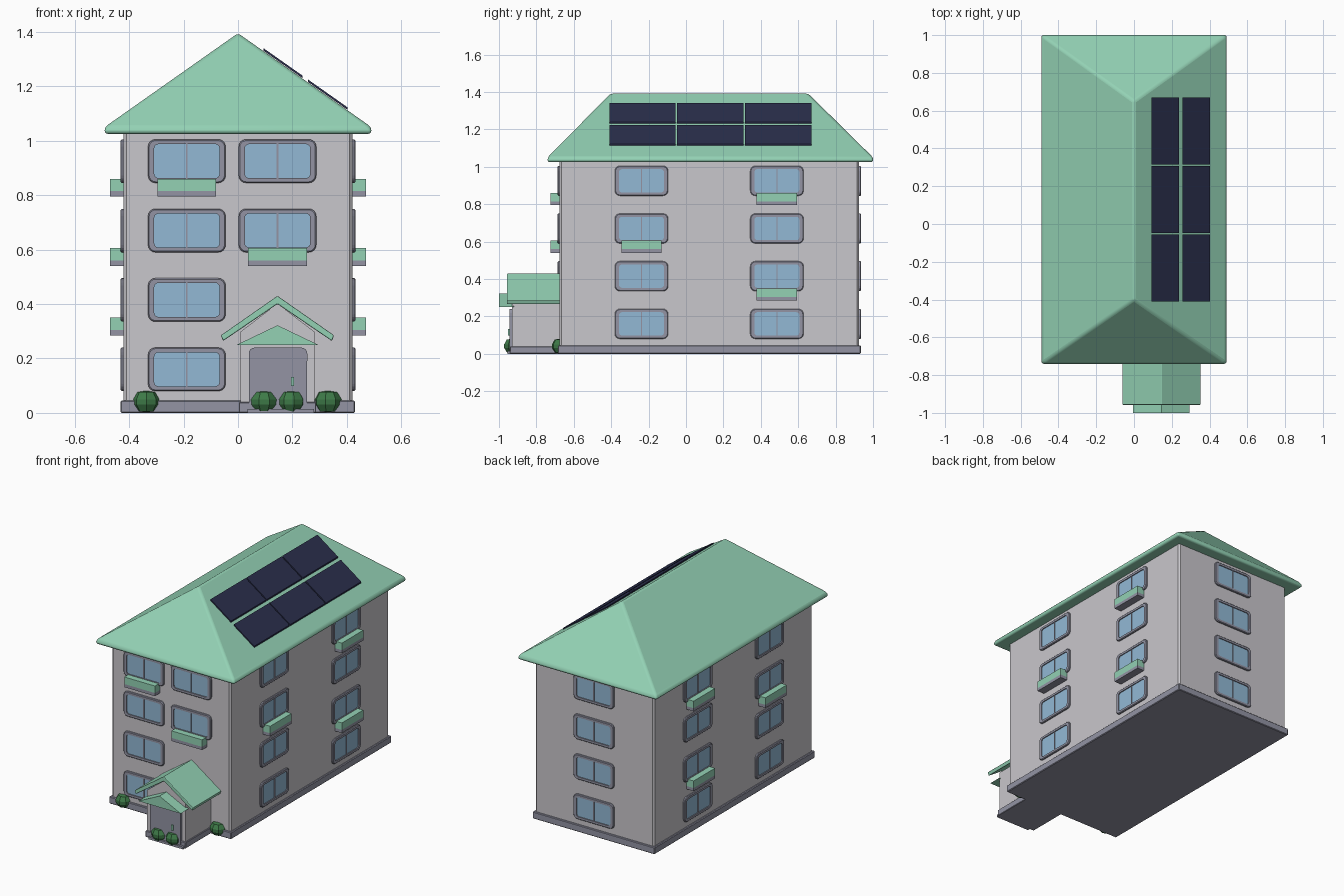
import bpy, bmesh, math
from mathutils import Matrix, Vector

if "Cube" in bpy.data.objects:
    bpy.data.objects.remove(bpy.data.objects["Cube"])


def srgb(r, g, b):
    f = lambda c: c / 12.92 if c <= 0.04045 else ((c + 0.055) / 1.055) ** 2.4
    return (f(r / 255), f(g / 255), f(b / 255), 1)


def mat(name, *rgb):
    m = bpy.data.materials.new(name)
    m.diffuse_color = srgb(*rgb)
    m.use_nodes = True
    m.node_tree.nodes["Principled BSDF"].inputs["Base Color"].default_value = m.diffuse_color
    return m


WALL = mat("wall_plaster", 201, 199, 204)
GREEN = mat("mint_green", 147, 209, 180)
GREY = mat("trim_grey", 147, 148, 164)
GLASS = mat("window_glass", 146, 185, 213)
PANEL = mat("solar_navy", 42, 46, 76)
BUSH = mat("bush_green", 62, 122, 72)


def finish(name, bm, mats, bevel=0, segments=2):
    bmesh.ops.recalc_face_normals(bm, faces=bm.faces)
    me = bpy.data.meshes.new(name)
    bm.to_mesh(me)
    bm.free()
    for m in mats:
        me.materials.append(m)
    ob = bpy.data.objects.new(name, me)
    bpy.context.collection.objects.link(ob)
    if bevel:
        mod = ob.modifiers.new("soft_edges", 'BEVEL')
        mod.width, mod.segments = bevel, segments
        mod.limit_method = 'ANGLE'
        mod.angle_limit = math.radians(20)
    return ob


def smooth(ob):
    bpy.ops.object.select_all(action='DESELECT')
    ob.select_set(True)
    bpy.context.view_layer.objects.active = ob
    bpy.ops.object.shade_smooth_by_angle(angle=math.radians(35))


def add_box(bm, x0, x1, y0, y1, z0, z1, mi=0):
    c = Vector(((x0 + x1) / 2, (y0 + y1) / 2, (z0 + z1) / 2))
    m = Matrix.Translation(c) @ Matrix.Diagonal((x1 - x0, y1 - y0, z1 - z0, 1))
    vs = bmesh.ops.create_cube(bm, size=1, matrix=m)["verts"]
    for f in {f for v in vs for f in v.link_faces}:
        f.material_index = mi


def box(name, dims, m, bevel=0, segments=1):
    bm = bmesh.new()
    add_box(bm, *dims)
    return finish(name, bm, [m], bevel, segments)


def prism(name, pts, y0, y1, m, bevel=0):
    """Extrude an x-z profile along y."""
    bm = bmesh.new()
    a = [bm.verts.new((x, y0, z)) for x, z in pts]
    b = [bm.verts.new((x, y1, z)) for x, z in pts]
    bm.faces.new(a)
    bm.faces.new(b)
    n = len(pts)
    for i in range(n):
        bm.faces.new((a[i], a[(i + 1) % n], b[(i + 1) % n], b[i]))
    return finish(name, bm, [m], bevel)


def rounded(w, h, r, seg=4):
    pts = []
    for k, (sx, sz) in enumerate(((1, 1), (-1, 1), (-1, -1), (1, -1))):
        for i in range(seg + 1):
            t = math.pi / 2 * (k + i / seg)
            pts.append((sx * (w / 2 - r) + r * math.cos(t), sz * (h / 2 - r) + r * math.sin(t)))
    return pts


# Main walls and plinth
box("walls", (-.42, .42, -.675, .925, .03, 1.035), WALL, .01)
box("plinth", (-.432, .43, -.685, .935, 0, .045), GREY, .004)

# Hipped roof with a soft rim
bm = bmesh.new()
rect = [(-.49, -.74), (.49, -.74), (.49, 1), (-.49, 1)]
lo = [bm.verts.new((x, y, 1.025)) for x, y in rect]
hi = [bm.verts.new((x, y, 1.05)) for x, y in rect]
r0, r1 = bm.verts.new((0, -.4, 1.395)), bm.verts.new((0, .65, 1.395))
bm.faces.new(lo)
for i in range(4):
    j = (i + 1) % 4
    bm.faces.new((lo[i], lo[j], hi[j], hi[i]))
for f in ((hi[0], hi[1], r0), (hi[1], hi[2], r1, r0), (hi[2], hi[3], r1), (hi[3], hi[0], r0, r1)):
    bm.faces.new(f)
smooth(finish("roof", bm, [GREEN], .012, 3))

# Solar panels lying on the right slope
slope = (1.395 - 1.05) / .49
bm = bmesh.new()
for x0, x1 in ((.093, .237), (.258, .402)):
    for y0 in (-.41, -.048, .315):
        before = set(bm.verts)
        add_box(bm, x0, x1, y0, y0 + .355, 0, .009)
        for v in set(bm.verts) - before:
            v.co.z += 1.397 - slope * v.co.x
finish("solar_panels", bm, [PANEL])

# Window: bevelled frame ring, recessed glass and mullion, facing -y
bm = bmesh.new()
rings = []
for w, h, r, y in ((.285, .16, .027, .003), (.285, .16, .027, -.007), (.277, .152, .024, -.011),
                   (.24, .125, .016, -.011), (.24, .125, .016, -.005)):
    rings.append([bm.verts.new((x, y, z)) for x, z in rounded(w, h, r)])
for a, b in zip(rings, rings[1:]):
    for i in range(len(a)):
        j = (i + 1) % len(a)
        bm.faces.new((a[i], a[j], b[j], b[i]))
bm.faces.new(rings[0])
bm.faces.new(rings[-1]).material_index = 1
add_box(bm, -.003, .003, -.009, -.003, -.0625, .0625)
window = finish("window", bm, [GREY, GLASS])
window_mesh = window.data
bpy.data.objects.remove(window)

# Window box: green planter on a grey tray
bm = bmesh.new()
add_box(bm, -.108, .108, -.05, .003, .02, .065)
add_box(bm, -.108, .108, -.05, .003, 0, .02, 1)
planter = finish("planter", bm, [GREEN, GREY])
planter_mesh = planter.data
bpy.data.objects.remove(planter)

FLOORS = [.16, .415, .67, .925]


def place(name, mesh, loc, angle):
    ob = bpy.data.objects.new(name, mesh)
    ob.location, ob.rotation_euler = loc, (0, 0, math.radians(angle))
    bpy.context.collection.objects.link(ob)


def opening(side, x, y, floor, angle, has_planter):
    z = FLOORS[floor]
    place(side + "_window", window_mesh, (x, y, z), angle)
    if has_planter:
        place(side + "_planter", planter_mesh, (x, y, z - .13), angle)


for fl in range(4):
    opening("front", -.188, -.675, fl, 0, fl == 3)
    if fl > 1:
        opening("front", .145, -.675, fl, 0, fl == 2)
    opening("back", 0, .925, fl, 180, False)
    for s, side in ((1, "right"), (-1, "left")):
        opening(side, s * .42, -.238, fl, s * 90, fl == 2)
        opening(side, s * .42, .486, fl, s * 90, fl in (1, 3))

# Porch body, base and step
C = .145
prism("porch_walls", [(C - .136, .02), (C + .136, .02), (C + .136, .298), (C, .402), (C - .136, .298)],
      -.93, -.66, WALL)
box("porch_base", (C - .142, C + .142, -.94, -.67, 0, .04), GREY, .003)
box("door_step", (.035, .28, -.955, -.92, 0, .015), GREY)

# Porch roof: bent slab
prism("porch_roof", [(C - .208, .285), (C, .43), (C + .208, .285), (C + .2, .264), (C, .4), (C - .2, .264)],
      -.957, -.67, GREEN, .004)
# Small pediment above the door
prism("door_pediment", [(C - .15, .25), (C + .15, .25), (C, .322)], -1, -.92, GREEN)

# Door with rounded top and handle
door = [(x + .147, max(z + .13, .015)) for x, z in rounded(.215, .22, .022)]
door = [(x, z) for x, z in door if z > .13]
prism("door", door + [(.04, .015), (.254, .015)], -.943, -.92, GREY)
box("door_handle", (.195, .206, -.953, -.94, .098, .132), GREEN)

# Low-poly bushes, half sunk into the plinth
for k, (x, y) in enumerate(((-.337, -.667), (.33, -.667), (.095, -.923), (.195, -.923))):
    bm = bmesh.new()
    bmesh.ops.create_uvsphere(bm, u_segments=8, v_segments=5, radius=1)
    zs = sorted({round(v.co.z, 3) for v in bm.verts})
    heights = [0, .006, .03, .05, .076, .082] if len(zs) == 6 else [0.0] * len(zs)
    radii = [0, .034, .05, .051, .036, 0]
    for v in bm.verts:
        i = zs.index(round(v.co.z, 3))
        a = math.atan2(v.co.y, v.co.x) + k * .6
        v.co = (x + radii[i] * math.cos(a), y + radii[i] * math.sin(a), heights[i])
    finish("bush", bm, [BUSH])
